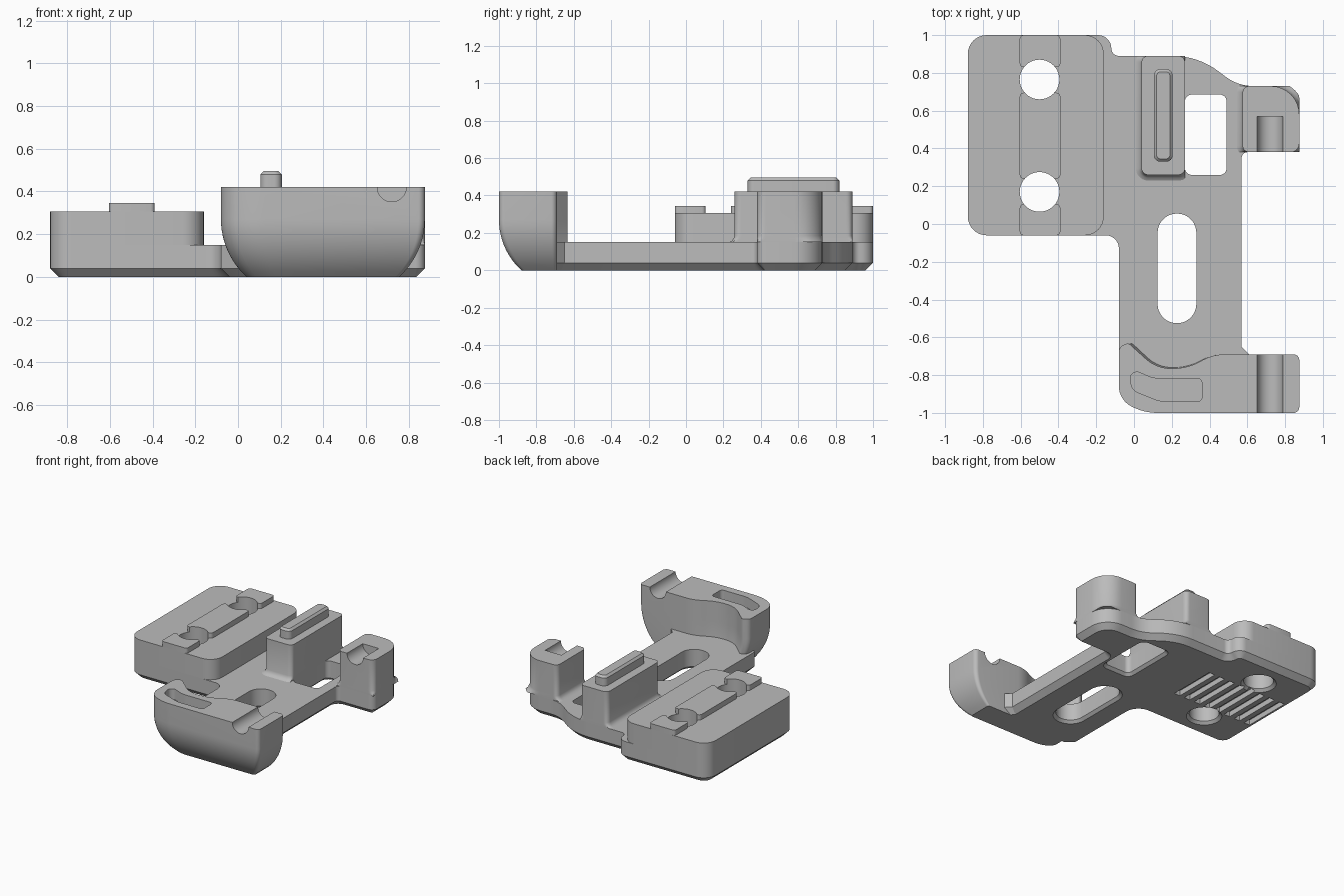
import bpy, bmesh, math
from mathutils import Vector

if "Cube" in bpy.data.objects:
    bpy.data.objects.remove(bpy.data.objects["Cube"])

grey = bpy.data.materials.new("plain grey")
grey.diffuse_color = (0.5, 0.5, 0.5, 1)
grey.use_nodes = True
grey.node_tree.nodes["Principled BSDF"].inputs["Base Color"].default_value = grey.diffuse_color


def rounded(corners, seg=8):
    """Closed outline from (x, y, radius) corners, returned counter-clockwise."""
    pts, n = [], len(corners)
    for i, (x, y, r) in enumerate(corners):
        p = Vector((x, y))
        u = (Vector(corners[i - 1][:2]) - p).normalized()
        v = (Vector(corners[(i + 1) % n][:2]) - p).normalized()
        if r == 0:
            pts.append(p)
            continue
        half = u.angle(v) / 2
        c = p + (u + v).normalized() * r / math.sin(half)
        a = p + u * r / math.tan(half) - c
        b = p + v * r / math.tan(half) - c
        turn = a.angle(b)
        for k in range(seg + 1):
            t = k / seg
            pts.append(c + (a * math.sin((1 - t) * turn) + b * math.sin(t * turn)) / math.sin(turn))
    area = sum(pts[i - 1].cross(pts[i]) for i in range(len(pts)))
    return pts if area > 0 else pts[::-1]


def box(x0, x1, y0, y1, r, seg=8):
    return rounded([(x0, y0, r), (x1, y0, r), (x1, y1, r), (x0, y1, r)], seg)


def circle(x, y, r, n=40):
    return [Vector((x + r * math.cos(k * math.tau / n), y + r * math.sin(k * math.tau / n))) for k in range(n)]


def offset(pts, d):
    out = []
    for i, p in enumerate(pts):
        e = (p - pts[i - 1]).normalized()
        f = (pts[(i + 1) % len(pts)] - p).normalized()
        n1, n2 = Vector((e.y, -e.x)), Vector((f.y, -f.x))
        out.append(p + (n1 + n2) * d / (1 + n1.dot(n2)))
    return out


def skin(name, rings):
    """Solid through stacked rings of 3D points."""
    bm = bmesh.new()
    rows = [[bm.verts.new(p) for p in ring] for ring in rings]
    n = len(rows[0])
    for a, b in zip(rows, rows[1:]):
        for i in range(n):
            bm.faces.new((a[i], a[(i + 1) % n], b[(i + 1) % n], b[i]))
    bm.faces.new(rows[0][::-1])
    bm.faces.new(rows[-1])
    bmesh.ops.recalc_face_normals(bm, faces=bm.faces)
    me = bpy.data.meshes.new(name)
    bm.to_mesh(me)
    bm.free()
    me.materials.append(grey)
    ob = bpy.data.objects.new(name, me)
    bpy.context.collection.objects.link(ob)
    return ob


def loft(name, pts, levels, limit=lambda p: p):
    """levels: (z, outward offset) pairs."""
    return skin(name, [[(*limit(q), z) for q in offset(pts, d)] for z, d in levels])


def cut(target, *cutters):
    bpy.context.view_layer.objects.active = target
    for c in cutters:
        m = target.modifiers.new("cut", 'BOOLEAN')
        m.operation, m.solver, m.object = 'DIFFERENCE', 'EXACT', c
        bpy.ops.object.modifier_apply(modifier=m.name)


# Base plate with chamfered underside
plate = loft("base_plate", rounded([
    (-.88, -.06, .1), (-.08, -.06, .07), (-.08, -.71, 0), (0, -.78, 0), (.61, -.78, 0),
    (.61, -.69, 0), (.57, -.65, 0), (.57, .38, .03), (.875, .38, .045), (.875, .73, .15),
    (.55, .73, .25), (.34, .89, .4), (-.12, .89, .04), (-.12, 1, .07), (-.88, 1, .1)]),
    [(0, -.04), (.04, 0), (.15, 0)])

# Raised mounting pad and its key ribs
pad = loft("mounting_pad", box(-.88, -.16, -.06, 1, .1), [(.15, 0), (.305, 0)])
ribs = [loft("key_rib", box(-.605, -.39, a, b, .02, 4), [(.305, 0), (.345, 0)])
        for a, b in ((-.06, .105), (.24, .695), (.83, 1))]

# Middle block with flared foot and top rib
block = loft("middle_block", box(.04, .27, .26, .89, .035),
             [(.15, .03), (.158, .015), (.17, .006), (.185, 0), (.42, 0)],
             lambda p: (min(p.x, .27), min(p.y, .89)))
loft("block_rib", box(.105, .205, .33, .82, .035), [(.42, 0), (.48, 0), (.495, -.015)])

# Rear post with flared inner side
post = loft("rear_post", rounded([(.575, .38, .035), (.875, .38, .045), (.875, .73, .15), (.575, .73, .035)]),
            [(.15, .03), (.158, .015), (.17, .006), (.185, 0), (.42, 0)],
            lambda p: (min(p.x, .875), min(max(p.y, .38), .73)))

# Front wall, curling under at its front, left and right
wall_outline = rounded([
    (.875, -1, .03), (.875, -.69, .03), (.42, -.69, .25), (.28, -.765, .3), (.12, -.765, .2),
    (-.03, -.63, .02), (-.08, -.65, .04), (-.08, -.93, .12), (.05, -1, .3)])
R, H = .364, .27


def tucked(z):
    d = R - math.sqrt(R * R - max(0, H - z) ** 2)
    ring = []
    for p in wall_outline:
        left = max(0, 1 - (p.x + .08) / .4)
        right = max(0, 1 - (.875 - p.x) / .3)
        front = min(1, max(0, (-.69 - p.y) / .31))
        ring.append((p.x + d * (left - right), p.y + d * front, z))
    return ring


wall = skin("front_wall", [tucked(H * k / 10) for k in range(11)] + [tucked(.42)])

# Through openings with flared lower rims
flare = [(-.02, .04), (.02, 0), (.6, 0)]
holes = [loft("hole_cutter", circle(-.5, y, .105), flare) for y in (.765, .17)]
slot = loft("slot_cutter", box(.125, .33, -.525, .055, .102, 12), flare)
window = loft("window_cutter", box(.27, .49, .26, .685, .035), flare)

# Grip grooves under the pad
grooves = [loft("groove_cutter", box(x - .025, x + .025, .28, .66, 0), [(-.02, 0), (.04, 0)])
           for x in (-.8 + .0914 * k for k in range(8))]

# Rod channels across the wall and post, and the curved pocket
channels = []
for y0, y1 in ((-1.1, -.6), (.3, .57)):
    c = skin("channel_cutter", [[(.72 + p.x, y, .42 + p.y) for p in circle(0, 0, .068)] for y in (y0, y1)])
    channels.append(c)
pocket = loft("pocket_cutter", rounded([
    (-.03, -.76, .035), (.1, -.818, .15), (.36, -.818, .025), (.36, -.94, .025),
    (.14, -.94, .2), (-.01, -.88, .06)]), [(.34, 0), (.5, 0)])

cut(plate, *holes, slot, window, *grooves)
cut(pad, *holes)
for r in ribs:
    cut(r, *holes)
cut(wall, channels[0], pocket)
cut(post, channels[1])

for c in [*holes, slot, window, *grooves, *channels, pocket]:
    bpy.data.objects.remove(c)

# Smooth the curves, keep edges sharp
bpy.ops.object.select_all(action='SELECT')
bpy.context.view_layer.objects.active = plate
bpy.ops.object.shade_smooth_by_angle(angle=math.radians(30))
